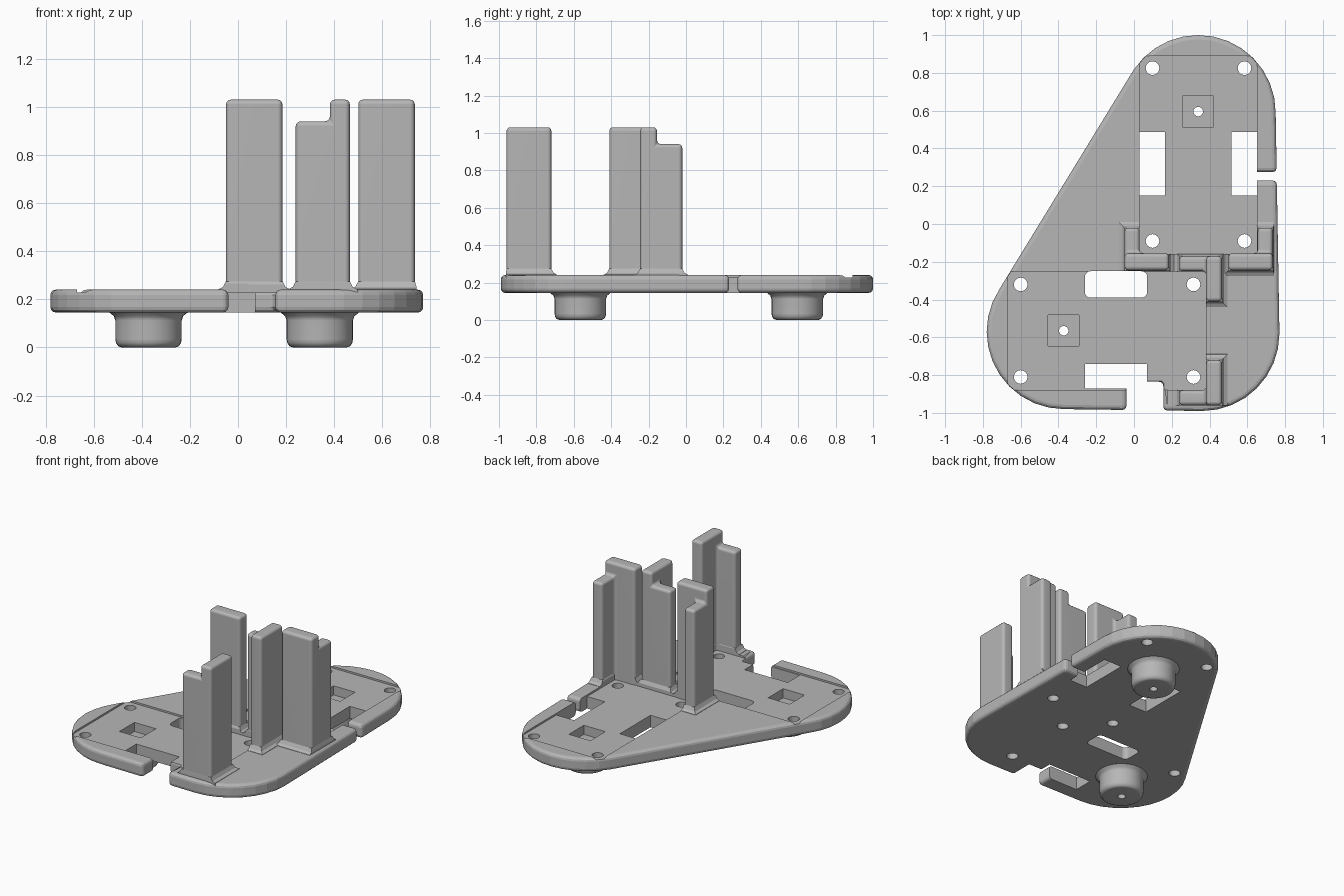
import bpy
import bmesh
from math import sin, cos, pi, radians
from mathutils import Vector
from mathutils.geometry import convex_hull_2d

if "Cube" in bpy.data.objects:
    bpy.data.objects.remove(bpy.data.objects["Cube"])

GREY = (0.47, 0.47, 0.47, 1)
grey = bpy.data.materials.new("plain grey")
grey.use_nodes = True
grey.diffuse_color = GREY
grey.node_tree.nodes["Principled BSDF"].inputs["Base Color"].default_value = GREY

BOTTOM, TOP, PANEL = 0.145, 0.24, 0.228


def make_object(name, bm):
    bmesh.ops.recalc_face_normals(bm, faces=bm.faces[:])
    mesh = bpy.data.meshes.new(name)
    bm.to_mesh(mesh)
    bm.free()
    mesh.materials.append(grey)
    obj = bpy.data.objects.new(name, mesh)
    bpy.context.collection.objects.link(obj)
    return obj


def activate(obj):
    bpy.ops.object.select_all(action='DESELECT')
    obj.select_set(True)
    bpy.context.view_layer.objects.active = obj


def bevel(obj, width, segments=3):
    mod = obj.modifiers.new("rounding", 'BEVEL')
    mod.width, mod.segments = width, segments
    mod.limit_method, mod.angle_limit = 'ANGLE', radians(40)
    activate(obj)
    bpy.ops.object.modifier_apply(modifier=mod.name)


def boolean(target, other, operation='DIFFERENCE'):
    mod = target.modifiers.new("boolean", 'BOOLEAN')
    mod.operation, mod.solver, mod.object = operation, 'EXACT', other
    activate(target)
    bpy.ops.object.modifier_apply(modifier=mod.name)
    bpy.data.objects.remove(other)


def smooth(obj, angle):
    activate(obj)
    bpy.ops.object.shade_smooth_by_angle(angle=radians(angle))
    mod = obj.modifiers.new("even shading", 'WEIGHTED_NORMAL')
    mod.keep_sharp = True


def loft(name, rings):
    """Closed solid through (outline, height) rings."""
    bm = bmesh.new()
    loops = [[bm.verts.new((x, y, z)) for x, y in pts] for pts, z in rings]
    for a, b in zip(loops, loops[1:]):
        for i in range(len(a)):
            j = (i + 1) % len(a)
            bm.faces.new((a[i], a[j], b[j], b[i]))
    bm.faces.new(loops[0])
    bm.faces.new(loops[-1])
    return make_object(name, bm)


def prism(name, pts, z0=0.0, z1=0.4):
    return loft(name, [(pts, z0), (pts, z1)])


def circle(x, y, r, n=24):
    return [(x + r * cos(2 * pi * i / n), y + r * sin(2 * pi * i / n)) for i in range(n)]


def rect(x0, x1, y0, y1, r=0.0):
    if not r:
        return [(x0, y0), (x1, y0), (x1, y1), (x0, y1)]
    pts = []
    corners = [(x1 - r, y1 - r), (x0 + r, y1 - r), (x0 + r, y0 + r), (x1 - r, y0 + r)]
    for q, (cx, cy) in enumerate(corners):
        for s in range(5):
            a = (q + s / 4) * pi / 2
            pts.append((cx + r * cos(a), cy + r * sin(a)))
    return pts


# Base plate: hull of three discs, split by two gaps, then rounded
discs = circle(0.34, 0.59, 0.41, 32) + circle(0.36, -0.58, 0.41, 32) + circle(-0.37, -0.57, 0.41, 32)
outline = [discs[i] for i in convex_hull_2d([Vector(p) for p in discs])]
plate = prism("base_plate", outline, BOTTOM, TOP)
boolean(plate, prism("side_gap", rect(0.58, 0.95, 0.23, 0.275)))
boolean(plate, prism("front_gap", rect(-0.04, 0.155, -1.2, -0.835)))
bevel(plate, 0.028)

# Corner posts: x stops, y stops, bar row, leg column, and which arm is tall
POSTS = {
    "left_rear_post": ([0.5, 0.655, 0.735], [-0.245, -0.155, -0.02], 0, 1, "bar"),
    "right_rear_post": ([-0.05, 0.03, 0.185], [-0.245, -0.155, -0.02], 0, 0, "bar"),
    "middle_post": ([0.24, 0.382, 0.465], [-0.41, -0.25, -0.17], 1, 1, "leg"),
    "front_post": ([0.24, 0.382, 0.465], [-0.96, -0.88, -0.72], 0, 1, "leg"),
}


def corner_post(name, xs, ys, row, col, tall):
    stops = (xs, ys, [0.18, 0.94, 1.03])

    def filled(c):
        i, j, k = c
        if min(c) < 0 or max(c) > 1:
            return False
        if k == 0:
            return i == col or j == row
        return j == row if tall == "bar" else i == col

    bm = bmesh.new()
    cells = [(i, j, k) for i in (0, 1) for j in (0, 1) for k in (0, 1)]
    for c in filter(filled, cells):
        for d in range(3):
            for side in (0, 1):
                near = list(c)
                near[d] += 2 * side - 1
                if filled(near):
                    continue
                quad = []
                for u, v in ((0, 0), (1, 0), (1, 1), (0, 1)):
                    p = list(c)
                    p[d] += side
                    p[(d + 1) % 3] += u
                    p[(d + 2) % 3] += v
                    quad.append(bm.verts.new([stops[a][p[a]] for a in range(3)]))
                bm.faces.new(quad)
    bmesh.ops.remove_doubles(bm, verts=bm.verts[:], dist=0.0001)
    bmesh.ops.recalc_face_normals(bm, faces=bm.faces[:])
    bmesh.ops.dissolve_limit(bm, angle_limit=0.01, verts=bm.verts[:], edges=bm.edges[:])
    post = make_object(name, bm)
    bevel(post, 0.02)
    smooth(post, 40)


def skirt(x0, x1, y0, y1):
    """Flared foot of one post arm, kept inside the plate edge."""
    rings = []
    for grow, z in ((0.035, 0.225), (0.03, 0.242), (0.012, 0.252), (0.0, 0.275)):
        rings.append((rect(x0 - grow, min(x1 + grow, 0.742),
                           max(y0 - grow, -0.962), y1 + grow), z))
    boolean(plate, loft("skirt", rings), 'UNION')


for name, (xs, ys, row, col, tall) in POSTS.items():
    corner_post(name, xs, ys, row, col, tall)
    skirt(xs[0], xs[2], ys[row], ys[row + 1])
    skirt(xs[col], xs[col + 1], ys[0], ys[2])

# Shallow recessed panels
for r in ((0.03, 0.65, -0.158, 0.89), (-0.67, 0.38, -0.878, -0.252)):
    boolean(plate, prism("panel_cut", rect(*r), PANEL, 0.4))

# Through slots
for r in ((0.03, 0.165, 0.152, 0.487), (0.515, 0.65, 0.152, 0.487),
          (-0.26, 0.07, -0.39, -0.25, 0.03), (-0.26, 0.07, -0.872, -0.74)):
    boolean(plate, prism("slot_cut", rect(*r)))

# Screw holes at the panel corners
holes = [(x, y) for x in (0.098, 0.585) for y in (0.825, -0.09)]
holes += [(x, y) for x in (-0.6, 0.315) for y in (-0.32, -0.81)]
for x, y in holes:
    boolean(plate, prism("hole_cut", circle(x, y, 0.036)))

# Round feet with a bore and a square pocket above each
PROFILE = [(0.025, 0.158), (0.025, 0.0), (0.112, 0.0), (0.126, 0.005), (0.135, 0.018),
           (0.138, 0.035), (0.138, 0.112), (0.144, 0.13), (0.165, 0.147), (0.165, 0.158)]
for name, x, y in (("rear_foot", 0.34, 0.595), ("front_foot", -0.372, -0.565)):
    boolean(plate, prism("pocket_cut", rect(x - 0.082, x + 0.082, y - 0.082, y + 0.082), 0.165, 0.4))
    boolean(plate, prism("bore_cut", circle(x, y, 0.025)))
    bm = bmesh.new()
    vs = [bm.verts.new((x + r, y, z)) for r, z in PROFILE]
    es = [bm.edges.new((vs[i], vs[i - 1])) for i in range(len(vs))]
    bmesh.ops.spin(bm, geom=vs + es, cent=(x, y, 0), axis=(0, 0, 1), angle=2 * pi, steps=32)
    bmesh.ops.remove_doubles(bm, verts=bm.verts[:], dist=0.0001)
    smooth(make_object(name, bm), 40)

smooth(plate, 9)
